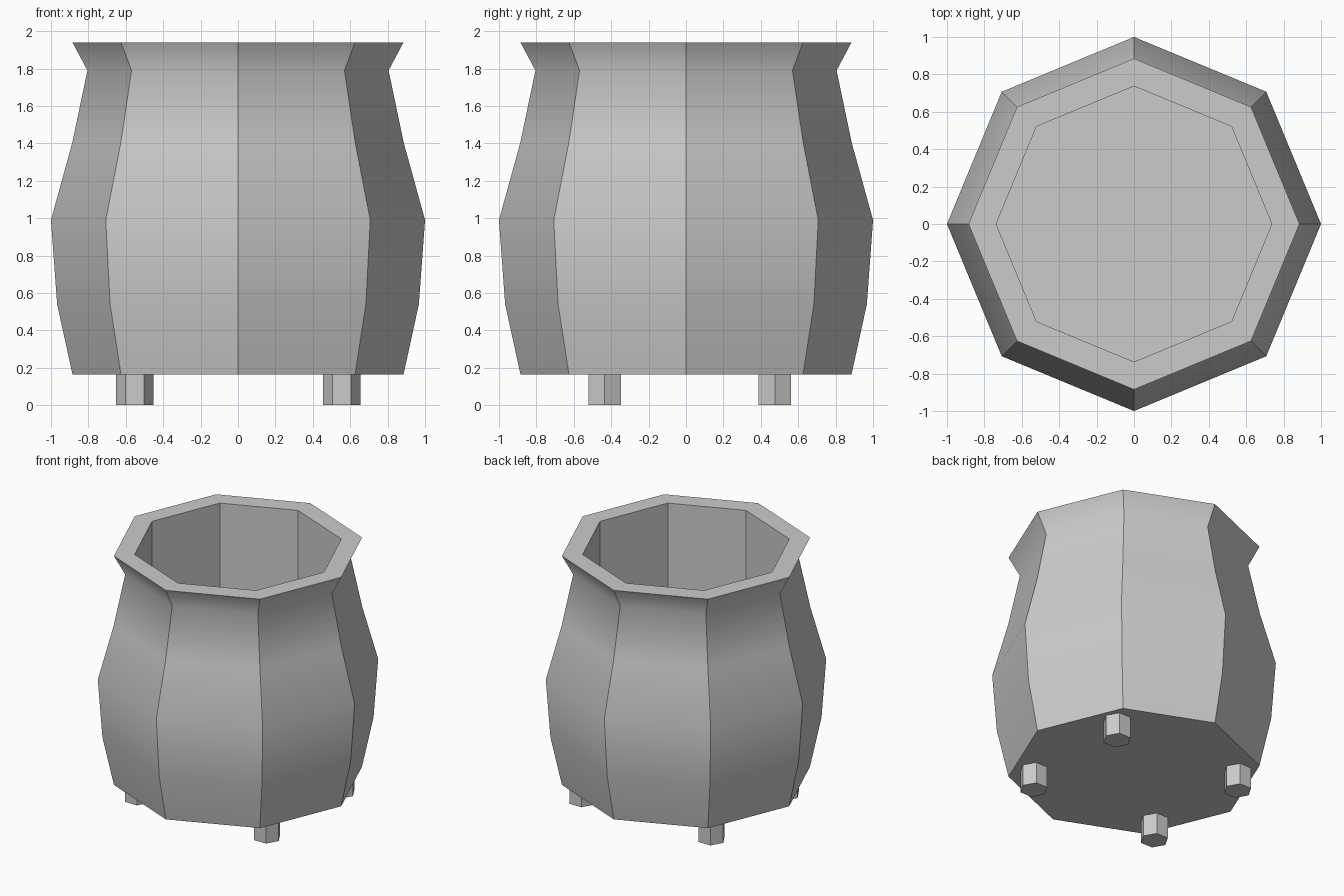
import bpy, bmesh, math

if "Cube" in bpy.data.objects:
    bpy.data.objects.remove(bpy.data.objects["Cube"])

# (radius, height) going up the outside, over the rim and down the inside
PROFILE = [(0.885, 0.165), (0.967, 0.54), (1.0, 0.99), (0.887, 1.4),
           (0.805, 1.79), (0.885, 1.94), (0.737, 1.94), (0.737, 0.32)]
SIDES = 8


def finish(bm, name, angle):
    bmesh.ops.recalc_face_normals(bm, faces=bm.faces)
    mesh = bpy.data.meshes.new(name)
    bm.to_mesh(mesh)
    bm.free()
    obj = bpy.data.objects.new(name, mesh)
    bpy.context.collection.objects.link(obj)
    if angle:
        bpy.ops.object.select_all(action='DESELECT')
        obj.select_set(True)
        bpy.context.view_layer.objects.active = obj
        bpy.ops.object.shade_smooth_by_angle(angle=math.radians(angle))
    return obj


# Eight-sided hollow pot: stacked rings joined by quads, capped at both ends
bm = bmesh.new()
rings = [[bm.verts.new((r * math.cos(math.tau * i / SIDES),
                        r * math.sin(math.tau * i / SIDES), z))
          for i in range(SIDES)] for r, z in PROFILE]
for low, high in zip(rings, rings[1:]):
    for i in range(SIDES):
        j = (i + 1) % SIDES
        bm.faces.new((low[i], low[j], high[j], high[i]))
bm.faces.new(rings[0])
bm.faces.new(rings[-1])
finish(bm, "pot_body", 38.5)


# Four short hexagonal feet
def foot(name, x, y):
    bm = bmesh.new()
    bmesh.ops.create_cone(bm, cap_ends=True, segments=6,
                          radius1=0.1, radius2=0.1, depth=0.19)
    # put a corner on the x axis
    a = math.atan2(bm.verts[:][0].co.y, bm.verts[:][0].co.x)
    obj = finish(bm, name, 0)
    obj.rotation_euler.z = -a
    obj.location = (x, y, 0.095)


for side, x in (("left", -0.552), ("right", 0.554)):
    for end, y in (("front", -0.435), ("back", 0.475)):
        foot(f"{end}_{side}_foot", x, y)
